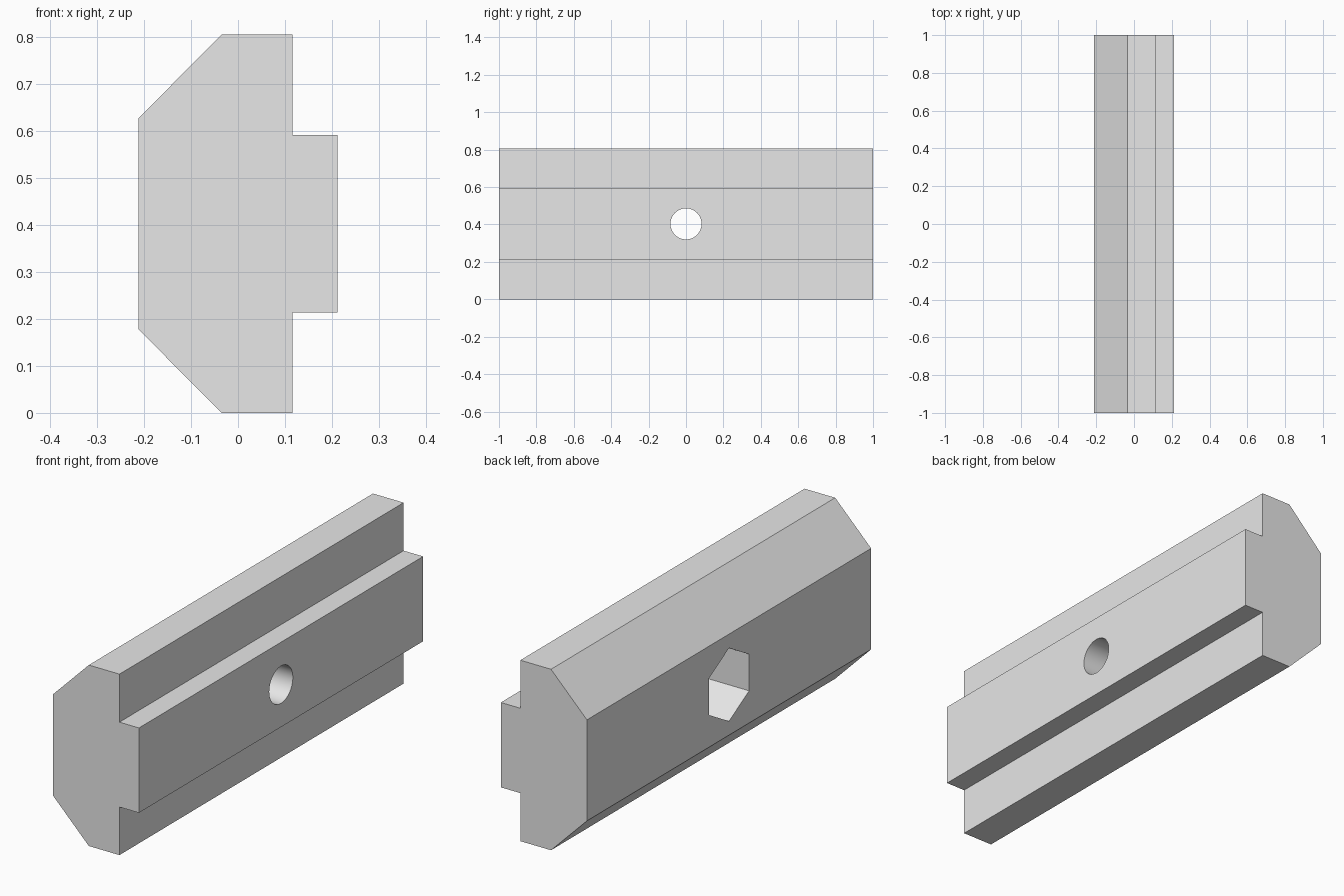
import bpy
import bmesh
import math
from mathutils import Matrix

if "Cube" in bpy.data.objects:
    bpy.data.objects.remove(bpy.data.objects["Cube"], do_unlink=True)

HEIGHT = 0.806
MID = HEIGHT / 2
BACK, FACE = -0.212, 0.212     # outer faces along x
POCKET_FLOOR = 0.02            # where the hex pocket meets the round bore

grey = bpy.data.materials.new("light grey")
grey.use_nodes = True
grey.diffuse_color = (0.8, 0.8, 0.8, 1)
grey.node_tree.nodes["Principled BSDF"].inputs["Base Color"].default_value = (0.8, 0.8, 0.8, 1)


def add_object(name, bm):
    bmesh.ops.recalc_face_normals(bm, faces=bm.faces)
    mesh = bpy.data.meshes.new(name)
    bm.to_mesh(mesh)
    bm.free()
    mesh.materials.append(grey)
    obj = bpy.data.objects.new(name, mesh)
    bpy.context.collection.objects.link(obj)
    return obj


def cutter(name, sides, radius, x0, x1):
    """Prism along x, with one corner pointing up."""
    bm = bmesh.new()
    place = Matrix.Translation(((x0 + x1) / 2, 0, MID)) @ Matrix.Rotation(math.pi / 2, 4, "Y")
    bmesh.ops.create_cone(bm, cap_ends=True, segments=sides, radius1=radius,
                          radius2=radius, depth=x1 - x0, matrix=place)
    # Turn the prism so a corner lies on the vertical centre line
    top = max(bm.verts, key=lambda v: v.co.z)
    turn = math.atan2(top.co.y, top.co.z - MID)
    bmesh.ops.rotate(bm, verts=bm.verts, cent=(0, 0, MID),
                     matrix=Matrix.Rotation(turn, 3, "X"))
    obj = add_object(name, bm)
    obj.hide_render = True
    return obj


# Chamfered bar with a raised tongue: upper half profile, mirrored downwards
half = [(BACK, 0.225), (-0.035, MID), (0.116, MID), (0.116, 0.189), (FACE, 0.189)]
profile = half + [(x, -z) for x, z in reversed(half)]
bm = bmesh.new()
end = bm.faces.new([bm.verts.new((x, -1, z + MID)) for x, z in profile])
grown = bmesh.ops.extrude_face_region(bm, geom=[end])["geom"]
bmesh.ops.translate(bm, vec=(0, 2, 0),
                    verts=[g for g in grown if isinstance(g, bmesh.types.BMVert)])
bar = add_object("clamping_bar", bm)

# Round bore right through, and a hexagonal nut pocket from the back
cutters = [cutter("bore_cutter", 64, 0.083, -0.1, FACE + 0.1),
           cutter("nut_pocket_cutter", 6, 0.163, BACK - 0.1, POCKET_FLOOR)]
bpy.context.view_layer.objects.active = bar
for tool in cutters:
    mod = bar.modifiers.new(tool.name, "BOOLEAN")
    mod.operation = "DIFFERENCE"
    mod.solver = "EXACT"
    mod.object = tool
    bpy.ops.object.modifier_apply(modifier=mod.name)
    bpy.data.objects.remove(tool, do_unlink=True)

# Smooth bore, sharp edges elsewhere
for obj in bpy.context.selected_objects:
    obj.select_set(False)
bar.select_set(True)
bpy.ops.object.shade_smooth_by_angle(angle=math.radians(30))
